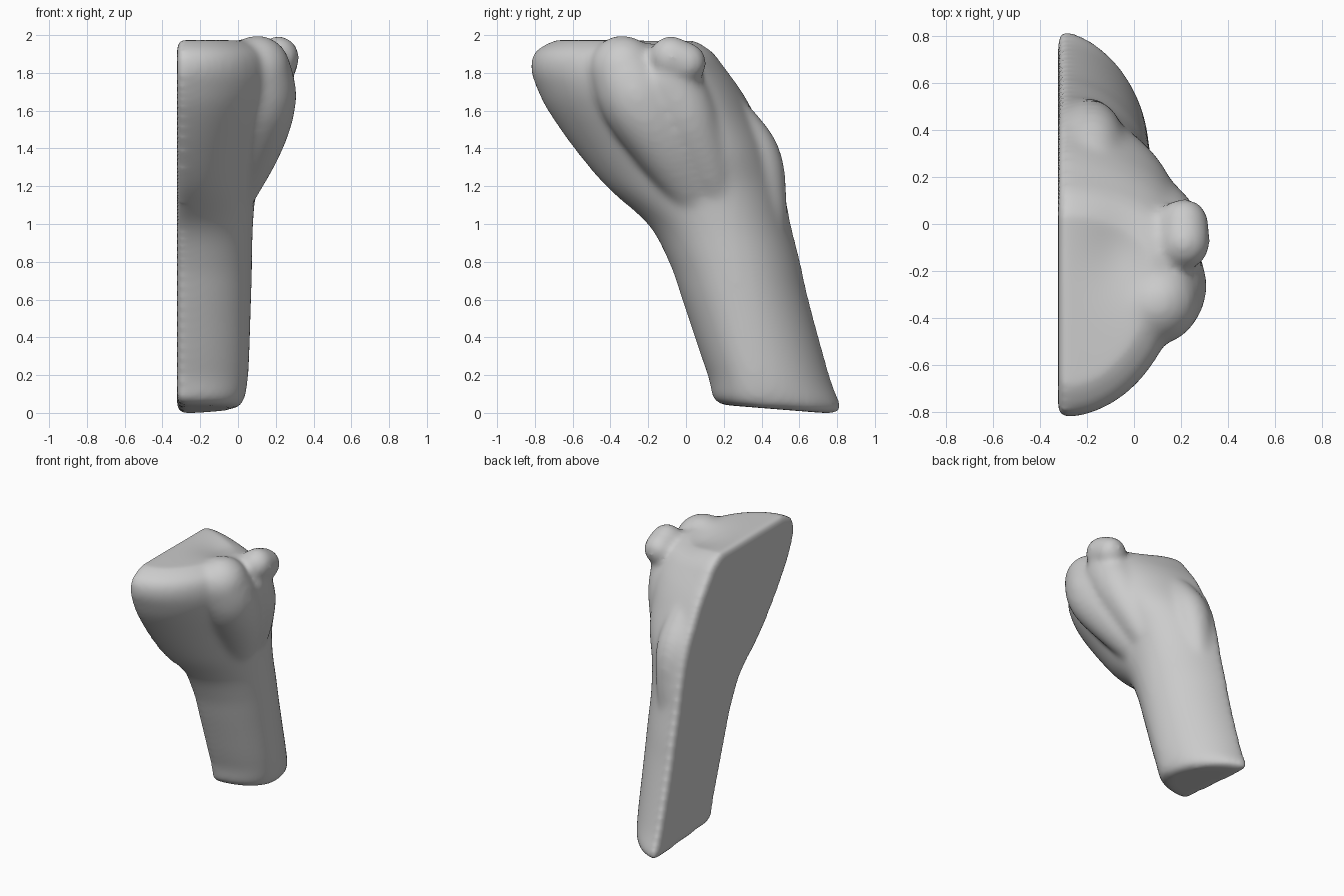
import bpy, bmesh, math

cube = bpy.data.objects.get("Cube")
if cube:
    bpy.data.objects.remove(cube)

CUT = -0.323   # plane of the flat sawn face
bm = bmesh.new()

# Bone core: height, front y, widest y, back y, outer x, front roundness
rings = [
    (0.00, 0.19, 0.38, 0.80, -0.01, 0.9), (0.04, 0.14, 0.38, 0.825, 0.03, 0.9),
    (0.20, 0.11, 0.36, 0.765, 0.055, 0.9), (0.60, -0.02, 0.28, 0.655, 0.07, 0.9),
    (0.80, -0.09, 0.24, 0.61, 0.075, 0.9), (1.00, -0.20, 0.20, 0.56, 0.08, 0.9),
    (1.20, -0.42, 0.17, 0.52, 0.10, 0.9), (1.40, -0.59, 0.13, 0.46, 0.16, 0.95),
    (1.60, -0.73, 0.02, 0.36, 0.21, 0.95), (1.72, -0.79, -0.05, 0.29, 0.23, 0.95),
    (1.83, -0.825, -0.10, 0.21, 0.22, 0.95), (1.92, -0.80, -0.14, 0.14, 0.18, 0.95),
    (1.98, -0.70, -0.18, 0.05, 0.08, 0.95),
]


def spline(a, b, c, d, t):
    """Point between b and c on a smooth curve through four neighbours."""
    return [0.5 * (2 * q + (r - p) * t + (2 * p - 5 * q + 4 * r - s) * t ** 2
                   + (3 * q - p - 3 * r + s) * t ** 3)
            for p, q, r, s in zip(a, b, c, d)]


padded = [rings[0]] + rings + [rings[-1]]
smooth_rings = [spline(*padded[i:i + 4], k / 5)
                for i in range(len(rings) - 1) for k in range(5)] + [rings[-1]]

STEPS = 32
loops = []
for z, front, mid, back, outer, roundness in smooth_rings:
    pts = []
    for i in range(STEPS + 1):
        t = math.pi * i / STEPS
        c = math.cos(t)
        y = mid - c * ((mid - front) if c > 0 else (back - mid))
        power = roundness if c > 0 else 1.15
        pts.append((CUT + (outer - CUT) * max(math.sin(t), 0) ** power, y))
    tilt = 0.08 * max(0, 1 - z / 0.3)
    loops.append([bm.verts.new((x, y, z + tilt * (back - y))) for x, y in pts])
for low, high in zip(loops, loops[1:]):
    for i in range(len(low)):
        j = (i + 1) % len(low)
        bm.faces.new((low[i], low[j], high[j], high[i]))
bm.faces.new(loops[0][::-1])
bm.faces.new(loops[-1])
bmesh.ops.recalc_face_normals(bm, faces=bm.faces)


def lobe(path, steps=8):
    """Chain of overlapping spheres with blended radii."""
    padded_path = [path[0]] + path + [path[-1]]
    for i in range(len(path) - 1):
        for k in range(steps + 1):
            x, y, z, r = spline(*padded_path[i:i + 4], k / steps)
            ball = bmesh.ops.create_icosphere(bm, subdivisions=3, radius=r)
            bmesh.ops.translate(bm, verts=ball["verts"], vec=(x, y, z))


# Outer condyle sweeping down into the shaft
lobe([(0.095, -0.33, 1.825, 0.185), (0.105, -0.25, 1.66, 0.205),
      (0.05, -0.10, 1.42, 0.18), (-0.08, 0.10, 1.08, 0.12)])
# Small knob on the rim, and the swelling below it
lobe([(0.21, -0.08, 1.89, 0.115), (0.21, 0.0, 1.86, 0.11)])
lobe([(0.135, -0.09, 1.76, 0.165), (0.11, 0.00, 1.58, 0.165),
      (0.04, 0.11, 1.32, 0.13), (-0.06, 0.20, 1.05, 0.09)])
# Ridge down the back
lobe([(-0.17, 0.16, 1.64, 0.12), (-0.18, 0.35, 1.39, 0.14),
      (-0.19, 0.42, 1.15, 0.115), (-0.20, 0.46, 0.85, 0.07)])

mesh = bpy.data.meshes.new("bone_half")
bm.to_mesh(mesh)
bm.free()
bone = bpy.data.objects.new("bone_half", mesh)
bpy.context.collection.objects.link(bone)

# Fuse and soften the parts, which also rounds the sawn rim
fuse = bone.modifiers.new("fuse", "REMESH")
fuse.mode = "VOXEL"
fuse.voxel_size = 0.018
soften = bone.modifiers.new("soften", "SMOOTH")
soften.factor = 0.5
soften.iterations = 20
graph = bpy.context.evaluated_depsgraph_get()
fused = bpy.data.meshes.new_from_object(bone.evaluated_get(graph))
bone.modifiers.clear()
bone.data = fused

# Shallow hollow of the joint surface between the lobes
for v in fused.vertices:
    x, y, z = v.co
    weight = min(max((z - 1.75) / 0.15, 0), 1)
    v.co.z -= 0.04 * weight * math.exp(-((x + 0.05) / 0.15) ** 2 - ((y + 0.1) / 0.2) ** 2)
# Rest on the ground
base = min(v.co.z for v in fused.vertices)
for v in fused.vertices:
    v.co.z -= base

grey = bpy.data.materials.new("bone_grey")
grey.use_nodes = True
colour = (0.6, 0.6, 0.6, 1)
grey.diffuse_color = colour
grey.node_tree.nodes["Principled BSDF"].inputs["Base Color"].default_value = colour
fused.materials.clear()
fused.materials.append(grey)

bpy.context.view_layer.objects.active = bone
bone.select_set(True)
bpy.ops.object.shade_smooth_by_angle(angle=math.radians(60))
